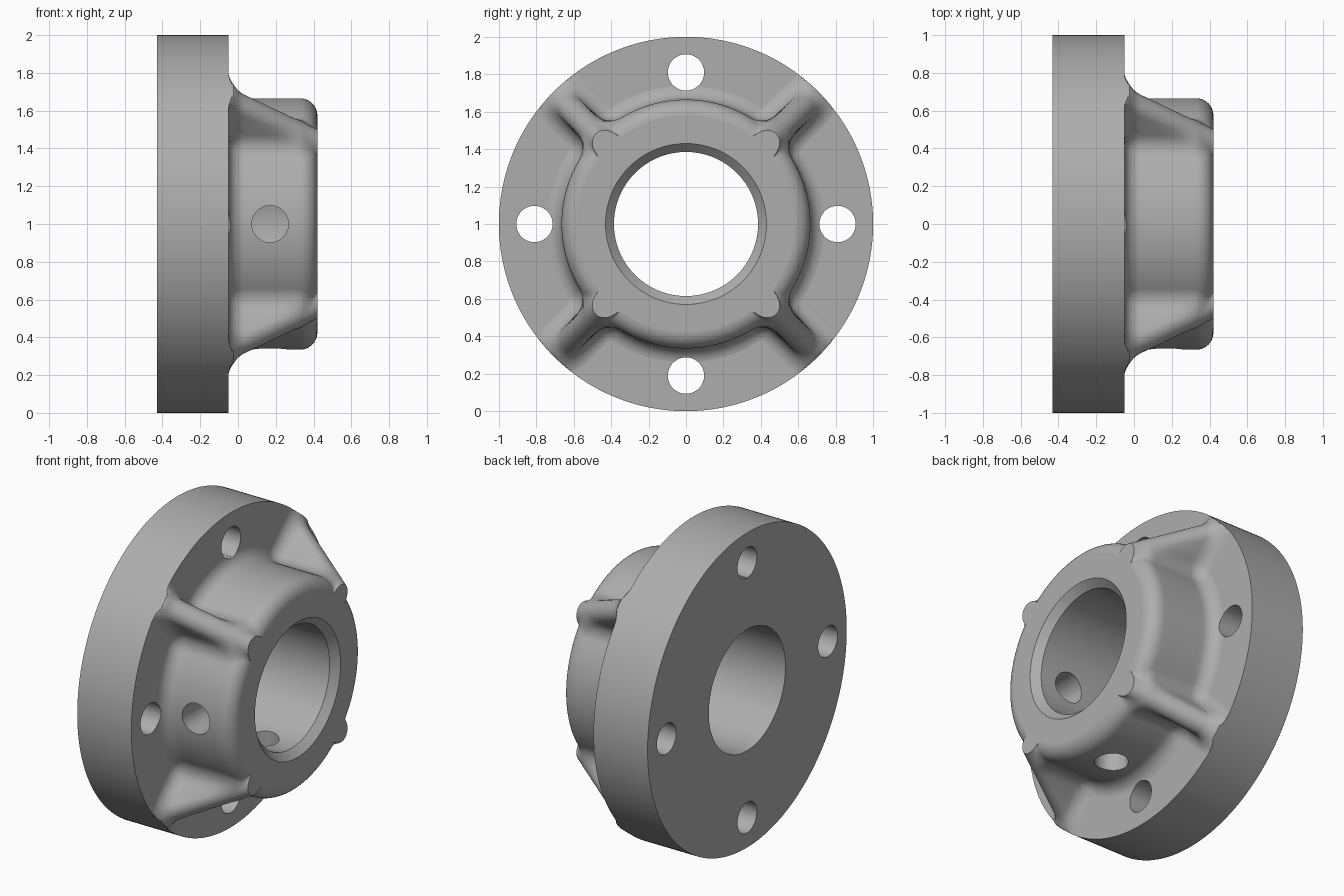
import bpy
import math
from mathutils import Matrix, Vector

cube = bpy.data.objects.get("Cube")
if cube:
    bpy.data.objects.remove(cube, do_unlink=True)

# Main dimensions; the axis runs along x at height 1
BACK, FACE, TOP = -0.43, -0.05, 0.42
RIM, HUB, BORE = 1.0, 0.665, 0.385
ROUND, FILLET, CHAMFER = 0.09, 0.085, 0.045
RIB_HALF = 0.073
SEGMENTS = 384

metal = bpy.data.materials.new("grey metal")
metal.use_nodes = True
GREY = (0.42, 0.42, 0.42, 1)
metal.diffuse_color = GREY
metal.node_tree.nodes["Principled BSDF"].inputs["Base Color"].default_value = GREY


def round_union(a, b, k):
    """Join two distances with a circular fillet of radius k."""
    return max(k, min(a, b)) - math.hypot(max(k - a, 0), max(k - b, 0))


def hub_distance(x, r):
    p, q = r - HUB + ROUND, x - TOP + ROUND
    return math.hypot(max(p, 0), max(q, 0)) + min(max(p, q), 0) - ROUND


# Sloping rib crest: from the flange (low x, wide) to the hub end (high x, narrow)
crest_out, crest_in = Vector((-0.02, 0.89)), Vector((TOP, 0.594))
slope = (crest_in - crest_out).normalized()
crest_normal = Vector((-slope.y, slope.x))


def rib_distance(x, r, angle):
    off = (angle % (math.pi / 2)) - math.pi / 4
    along, side = r * math.cos(off), r * math.sin(off)
    above = (Vector((x, along)) - crest_out).dot(crest_normal)
    return math.hypot(max(above, 0), side) - RIB_HALF


def body_radius(x, angle):
    """Outer radius of hub, ribs and base fillet, found by bisection."""
    k = max(0.008, FILLET * min(1, (TOP - x) / ROUND))
    low, high = 0.45, 1.2
    for _ in range(24):
        r = (low + high) / 2
        d = round_union(hub_distance(x, r), rib_distance(x, r, angle), k)
        if round_union(d, x - FACE, FILLET) < 0:
            low = r
        else:
            high = r
    return min(low, RIM)


# Axial levels, closer together on the base fillet and the rounded end
levels = [FACE + 0.0006]
levels += [FACE + FILLET * (1 - math.cos(i * math.pi / 20)) for i in range(1, 11)]
start, end = FACE + FILLET, TOP - ROUND
levels += [start + (end - start) * i / 10 for i in range(1, 11)]
levels += [end + ROUND * math.sin(i * math.pi / 20) for i in range(1, 10)]
levels.append(TOP - 0.0002)

angles = [2 * math.pi * i / SEGMENTS for i in range(SEGMENTS)]
rings = [[(x, r)] * SEGMENTS for x, r in ((BACK, BORE), (BACK, RIM), (FACE, RIM))]
rings += [[(x, body_radius(x, a)) for a in angles] for x in levels]
rings += [[(x, r)] * SEGMENTS
          for x, r in ((TOP, BORE + CHAMFER), (TOP - CHAMFER, BORE))]

verts = [(x, r * math.cos(a), 1 + r * math.sin(a))
         for ring in rings for (x, r), a in zip(ring, angles)]
faces = []
for i in range(len(rings)):
    j = (i + 1) % len(rings)
    for s in range(SEGMENTS):
        t = (s + 1) % SEGMENTS
        faces.append((i * SEGMENTS + s, i * SEGMENTS + t,
                      j * SEGMENTS + t, j * SEGMENTS + s))

mesh = bpy.data.meshes.new("flanged_hub")
mesh.from_pydata(verts, [], faces)
mesh.materials.append(metal)
hub = bpy.data.objects.new("flanged_hub", mesh)
bpy.context.collection.objects.link(hub)

# Consistent outward normals
bpy.context.view_layer.objects.active = hub
hub.select_set(True)
bpy.ops.object.mode_set(mode='EDIT')
bpy.ops.mesh.select_all(action='SELECT')
bpy.ops.mesh.normals_make_consistent(inside=False)
bpy.ops.object.mode_set(mode='OBJECT')


def drill(name, location, direction, depth):
    """Cut a round hole through the hub."""
    bpy.ops.mesh.primitive_cylinder_add(vertices=64, radius=0.097, depth=depth,
                                        location=location)
    cutter = bpy.context.object
    cutter.name = name
    cutter.hide_render = True
    cutter.data.materials.append(metal)
    turn = Vector((0, 0, 1)).rotation_difference(Vector(direction)).to_matrix()
    cutter.matrix_world = Matrix.Translation(location) @ turn.to_4x4()
    bpy.context.view_layer.update()
    cut = hub.modifiers.new(name, 'BOOLEAN')
    cut.operation = 'DIFFERENCE'
    cut.solver = 'EXACT'
    cut.object = cutter
    bpy.context.view_layer.objects.active = hub
    bpy.ops.object.modifier_apply(modifier=cut.name)
    bpy.data.objects.remove(cutter, do_unlink=True)


# Four bolt holes through the flange
for y, z in ((1, 0), (0, 1), (-1, 0), (0, -1)):
    drill("bolt_hole", (-0.2, 0.81 * y, 1 + 0.81 * z), (1, 0, 0), 0.8)

# Two set screw holes through the hub wall, front and underside
for y, z in ((-1, 0), (0, -1)):
    drill("screw_hole", (0.17, 0.5 * y, 1 + 0.5 * z), (0, y, z), 0.5)

# Smooth curved faces, keep the flat ends flat
bpy.ops.object.select_all(action='DESELECT')
hub.select_set(True)
bpy.context.view_layer.objects.active = hub
bpy.ops.object.shade_smooth_by_angle(angle=math.radians(30))
for face in hub.data.polygons:
    if abs(face.normal.x) > 0.9995:
        face.use_smooth = False
